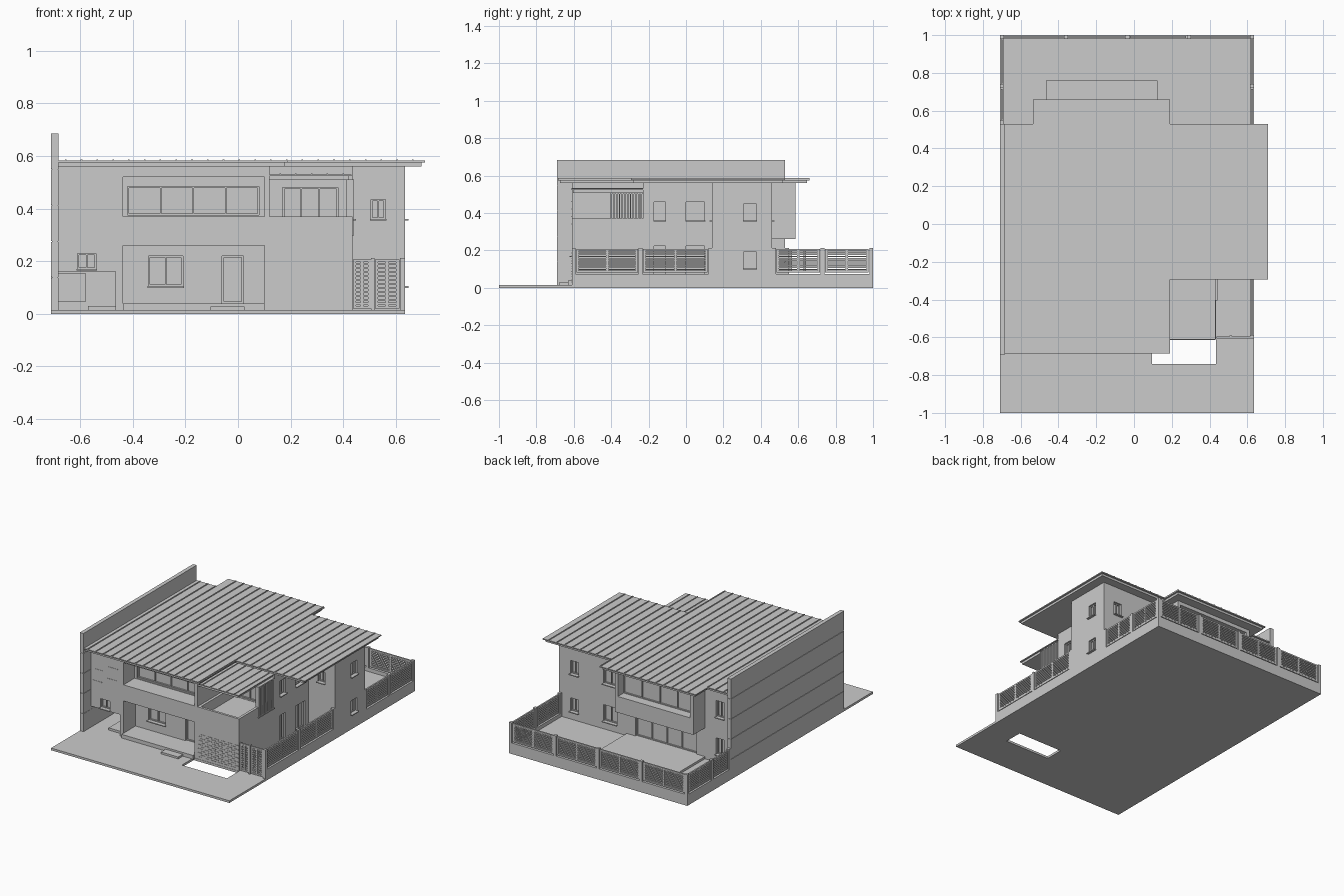
import bpy, bmesh

if "Cube" in bpy.data.objects:
    bpy.data.objects.remove(bpy.data.objects["Cube"])


def boxes(name, items):
    """One object made of boxes given as (x0, x1, y0, y1, z0, z1)."""
    bm = bmesh.new()
    for x0, x1, y0, y1, z0, z1 in items:
        r = bmesh.ops.create_cube(bm, size=1)
        for v in r["verts"]:
            v.co = ((x0 + x1) / 2 + v.co.x * (x1 - x0),
                    (y0 + y1) / 2 + v.co.y * (y1 - y0),
                    (z0 + z1) / 2 + v.co.z * (z1 - z0))
    me = bpy.data.meshes.new(name)
    bm.to_mesh(me)
    bm.free()
    ob = bpy.data.objects.new(name, me)
    bpy.context.collection.objects.link(ob)
    return ob


def cut(ob, items):
    """Subtract boxes from an object and bake the result."""
    cutters = [boxes("cutter", [b]) for b in items]
    for c in cutters:
        c.hide_render = True
        m = ob.modifiers.new("cut", "BOOLEAN")
        m.operation, m.solver, m.object = "DIFFERENCE", "EXACT", c
    dg = bpy.context.evaluated_depsgraph_get()
    me = bpy.data.meshes.new_from_object(ob.evaluated_get(dg))
    ob.modifiers.clear()
    ob.data = me
    for c in cutters:
        bpy.data.objects.remove(c)


def slab(name, pts, z0, z1):
    bm = bmesh.new()
    f = bm.faces.new([bm.verts.new((x, y, z0)) for x, y in pts])
    r = bmesh.ops.extrude_face_region(bm, geom=[f])
    for v in r["geom"]:
        if isinstance(v, bmesh.types.BMVert):
            v.co.z = z1
    bmesh.ops.recalc_face_normals(bm, faces=bm.faces)
    me = bpy.data.meshes.new(name)
    bm.to_mesh(me)
    bm.free()
    bpy.context.collection.objects.link(bpy.data.objects.new(name, me))


trim = []   # window bars and sills


def window(axis, sign, pos, a0, a1, z0, z1, panes=2, sill=True, deep=0.02):
    """Adds bars and a sill, returns the recess cutter. axis = facing axis."""
    def b(d0, d1, p0, p1, q0, q1):
        s, e = sorted((pos + sign * d0, pos + sign * d1))
        return (s, e, p0, p1, q0, q1) if axis == "x" else (p0, p1, s, e, q0, q1)
    t = 0.006
    d = (-deep - 0.002, -deep + 0.008)
    for i in range(panes + 1):
        c = a0 + t / 2 + (a1 - a0 - t) * i / panes
        trim.append(b(*d, c - t / 2, c + t / 2, z0, z1))
    trim.append(b(*d, a0, a1, z0, z0 + t))
    trim.append(b(*d, a0, a1, z1 - t, z1))
    if sill:
        trim.append(b(-deep, 0.014, a0 - 0.004, a1 + 0.004, z0 - 0.006, z0))
    return b(-deep, 0.01, a0, a1, z0, z1)


# ground plate with the planting opening, raised back yard, deck, steps
plate = boxes("ground_plate", [(-0.71, 0.635, -1, 1, 0, 0.015)])
cut(plate, [(0.095, 0.435, -0.74, -0.612, -0.1, 0.1)])
boxes("back_yard", [(-0.70, 0.625, 0.45, 0.99, 0.005, 0.05)])
boxes("back_deck", [(-0.465, 0.125, 0.45, 0.76, 0.04, 0.065)])
boxes("front_steps", [(-0.437, 0.1, -0.63, -0.47, 0.01, 0.04),
                      (-0.105, 0.025, -0.68, -0.62, 0.01, 0.028),
                      (-0.57, -0.465, -0.58, -0.34, 0.01, 0.03)])

# main body with porch, loggia, carport and balcony cut out
body = boxes("house_body", [(-0.685, 0.435, -0.61, 0.46, 0.005, 0.562)])
cuts = [(-0.437, 0.1, -0.7, -0.48, 0.015, 0.26),
        (-0.437, 0.1, -0.7, -0.49, 0.37, 0.52),
        (-0.684, -0.465, -0.7, -0.35, 0.015, 0.16),
        (0.12, 0.5, -0.7, -0.23, 0.37, 0.6),
        (0.138, 0.417, -0.594, -0.23, 0.30, 0.4)]
cuts += [window("y", -1, -0.61, -0.61, -0.54, 0.17, 0.23),
         window("y", -1, -0.48, -0.34, -0.21, 0.105, 0.22),
         window("y", -1, -0.48, -0.06, 0.02, 0.04, 0.22, 1, False),
         window("y", -1, -0.49, -0.42, 0.08, 0.375, 0.485, 4, False),
         window("y", -1, -0.23, 0.17, 0.38, 0.302, 0.48, 3, False)]
for y0, y1 in ((-0.17, -0.11), (0.0, 0.10)):
    cuts.append(window("x", 1, 0.435, y0, y1, 0.36, 0.46))
    cuts.append(window("x", 1, 0.435, y0, y1, 0.05, 0.225, 2, False))
for z in (0.105, 0.36):
    cuts.append(window("y", 1, 0.46, 0.20, 0.30, z, z + 0.11))
    cuts.append(window("y", 1, 0.46, -0.61, -0.55, z, z + 0.11))
cuts.append(window("y", 1, 0.46, -0.40, 0.06, 0.065, 0.23, 4, False))
cut(body, cuts)

# side wing reaching the plot edge
wing = boxes("side_wing", [(0.43, 0.635, 0.14, 0.46, 0.005, 0.562)])
cut(wing, [window("y", -1, 0.14, 0.505, 0.56, 0.36, 0.435)]
    + [window("x", 1, 0.635, 0.31, 0.375, z, z + 0.09) for z in (0.105, 0.36)]
    + [window("y", 1, 0.46, 0.49, 0.55, z, z + 0.09) for z in (0.105, 0.36)])

# upper bay at the back
bay = boxes("back_bay", [(-0.465, 0.125, 0.45, 0.585, 0.26, 0.562)])
cut(bay, [window("y", 1, 0.585, -0.44, 0.105, 0.37, 0.535, 4, False, 0.07)])
boxes("window_trim", trim)

# tall party wall in five courses with grooves
h = 0.685 / 5
boxes("party_wall", [(-0.707, -0.685, -0.687, 0.527, 0, 0.683)]
      + [(-0.71, -0.683, -0.69, 0.53, i * h + (0.003 if i else 0), (i + 1) * h)
         for i in range(5)])

# stepped main roof, with fascia and standing seams


def outline(d):
    return [(-0.685, -0.685 + d), (0.19 - d, -0.685 + d), (0.19 - d, -0.295 + d),
            (0.71 - d, -0.295 + d), (0.71 - d, 0.53 - d), (0.19 - d, 0.53 - d),
            (0.19 - d, 0.66 - d), (-0.535 + d, 0.66 - d), (-0.535 + d, 0.53 - d),
            (-0.685, 0.53 - d)]


slab("roof_fascia", outline(0.012), 0.56, 0.576)
slab("roof_sheet", outline(0), 0.575, 0.582)
seams = []
for i in range(23):
    x = -0.655 + i * 0.06
    seams.append((x - 0.003, x + 0.003, -0.684 if x < 0.187 else -0.294,
                  0.659 if -0.53 < x < 0.187 else 0.529, 0.58, 0.587))
boxes("roof_seams", seams)

# balcony roof, seams and louvre screen
boxes("balcony_roof", [(0.12, 0.422, -0.603, -0.228, 0.508, 0.524),
                       (0.12, 0.432, -0.612, -0.228, 0.524, 0.53)])
boxes("balcony_roof_seams", [(x - 0.003, x + 0.003, -0.611, -0.229, 0.529, 0.534)
                             for x in (0.16, 0.22, 0.28, 0.34, 0.40)])
n = 12
boxes("balcony_louvres", [(0.413, 0.439, y, y + 0.007, 0.30, 0.508) for y in
                          [-0.403 + 0.161 * i / (n - 1) for i in range(n)]]
      + [(0.411, 0.441, -0.405, -0.233, z, z + 0.008) for z in (0.298, 0.502)])

# brick relief on the front wall, slots of the upper left wall, carport door
boxes("brick_relief", [(0.128 + j * 0.05 + (i % 2) * 0.02, 0.16 + j * 0.05 + (i % 2) * 0.02,
                        -0.613, -0.605, 0.03 + i * 0.014, 0.034 + i * 0.014)
                       for i in range(12) for j in range(6)])
boxes("wall_slots", [(x, x + 0.07, -0.612, -0.605, z, z + 0.004)
                     for x, z in ((-0.67, 0.34), (-0.56, 0.38), (-0.66, 0.42), (-0.55, 0.46))])
boxes("carport_door", [(-0.684, -0.58, -0.357, -0.345, 0.045, 0.155)]
      + [(-0.684, -0.58, -0.361, -0.352, z, z + 0.003)
         for z in [0.047 + 0.006 * i for i in range(18)]])

# slatted fences on low walls
fence = []


def panel(axis, pos, a0, a1, z0, z1, count):
    def add(p0, p1, q0, q1, t):
        s = (pos - t, pos + t)
        fence.append((*s, p0, p1, q0, q1) if axis == "x" else (p0, p1, *s, q0, q1))
    e = 0.012
    mid = (a0 + a1) / 2
    for p in (a0, mid - e / 2, a1 - e):
        add(p, p + e, z0, z1, 0.005)
    add(a0, a1, z0, z0 + 0.01, 0.005)
    add(a0, a1, z1 - 0.01, z1, 0.005)
    step = (z1 - z0 - 0.02) / count
    for i in range(count):
        z = z0 + 0.01 + step * (i + 0.5)
        add(a0, a1, z - step * 0.3, z + step * 0.3, 0.003)


posts, walls = [], []


def run(axis, pos, stops):
    """Low wall, posts at each stop and panels between them."""
    w = 0.01
    span = (pos - w, pos + w, stops[0] - w, stops[-1] + w)
    walls.append((*(span if axis == "x" else span[2:] + span[:2]), 0, 0.075))
    for s in stops:
        p = (pos - w, pos + w, s - w, s + w)
        posts.append((*(p if axis == "x" else p[2:] + p[:2]), 0, 0.212))
    for a, b in zip(stops, stops[1:]):
        panel(axis, pos, a + 0.014, b - 0.014, 0.082, 0.207, 9)


run("x", 0.625, [-0.60, -0.243, 0.13])
run("x", 0.625, [0.47, 0.73, 0.99])
run("x", -0.70, [0.54, 0.73, 0.99])
run("y", 0.99, [-0.70, -0.36, -0.035, 0.29, 0.625])
# front gate beside the house
panel("y", -0.60, 0.437, 0.506, 0.02, 0.207, 11)
panel("y", -0.60, 0.52, 0.613, 0.02, 0.207, 11)
posts.append((0.506, 0.518, -0.61, -0.59, 0, 0.212))
boxes("fence_panels", fence)
boxes("fence_posts", posts)
boxes("fence_low_walls", walls)
